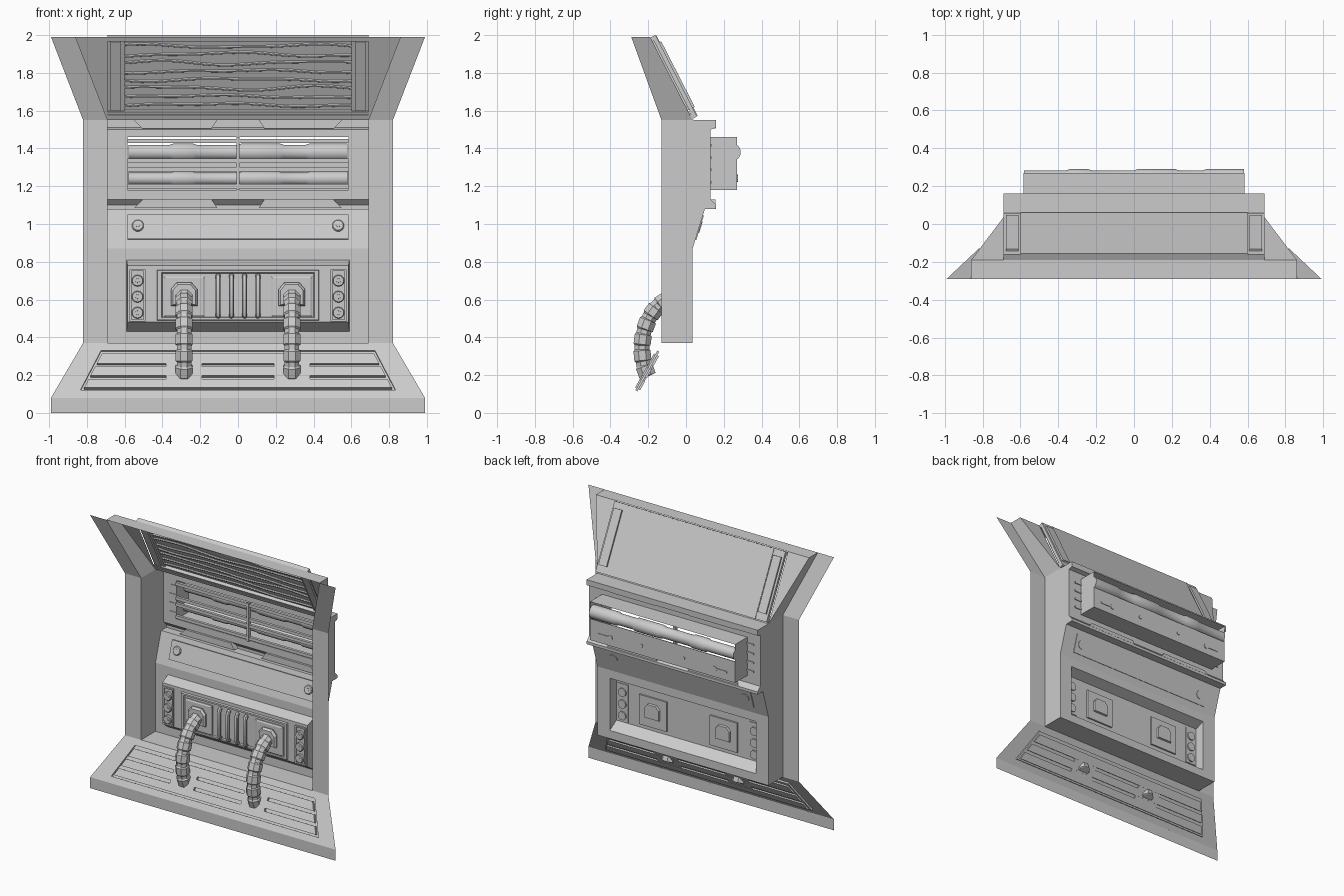
import bpy, math, random
from mathutils import Vector, Matrix

if "Cube" in bpy.data.objects:
    bpy.data.objects.remove(bpy.data.objects["Cube"])

random.seed(4)
I = Matrix.Identity(4)

def frame(y, z, a):
    return Matrix.Translation((0, y, z)) @ Matrix.Rotation(a, 4, 'X')

def mesh(name, verts, faces, M=I, smooth=False):
    me = bpy.data.meshes.new(name)
    me.from_pydata([M @ Vector(v) for v in verts], [], faces)
    me.validate()
    ob = bpy.data.objects.new(name, me)
    bpy.context.collection.objects.link(ob)
    if smooth:
        bpy.context.view_layer.objects.active = ob
        ob.select_set(True)
        bpy.ops.object.shade_smooth_by_angle(angle=math.radians(35))
        ob.select_set(False)
    return ob

def loft(name, loops, cap0=False, cap1=False, M=I, smooth=False, closed=True, flip=False):
    n = len(loops[0])
    verts = [p for l in loops for p in l]
    faces = []
    for k in range(len(loops) - 1):
        for i in range(n if closed else n - 1):
            j = (i + 1) % n
            f = (k*n+i, k*n+j, (k+1)*n+j, (k+1)*n+i)
            faces.append(f[::-1] if flip else f)
    if cap0:
        faces.append(tuple(reversed(range(n))))
    if cap1:
        faces.append(tuple(range((len(loops)-1)*n, len(loops)*n)))
    return mesh(name, verts, faces, M, smooth)

def rect(x0, x1, z0, z1, y0, y1=None):
    y1 = y0 if y1 is None else y1
    return [(x0, y0, z0), (x1, y0, z0), (x1, y1, z1), (x0, y1, z1)]

def trap(b, t, z0, z1, y):
    return [(-b, y, z0), (b, y, z0), (t, y, z1), (-t, y, z1)]

def box(name, x0, x1, y0, y1, z0, z1, M=I):
    x0, x1 = min(x0, x1), max(x0, x1)
    return loft(name, [rect(x0, x1, z0, z1, y1), rect(x0, x1, z0, z1, y0)], True, True, M)

def tube(name, pts, radii, n=8, M=I, smooth=False, ref=(1, 0, 0)):
    pts = [Vector(p) for p in pts]
    loops = []
    for i, p in enumerate(pts):
        t = (pts[min(i+1, len(pts)-1)] - pts[max(i-1, 0)]).normalized()
        u = (Vector(ref) - t * t.dot(Vector(ref))).normalized()
        v = t.cross(u)
        r = radii[i] if isinstance(radii, list) else radii
        loops.append([p + r * (math.cos(w)*u + math.sin(w)*v)
                      for w in [(k+.5)*2*math.pi/n for k in range(n)]])
    return loft(name, loops, True, True, M, smooth)

W, YB = 0.69, 0.035

# Side columns with flared wings, and the inner cheeks behind them
cheek = [(YB, .87), (.10, 1.08), (.16, 1.08), (.16, 1.10), (.13, 1.13),
         (.13, 1.50), (.16, 1.51), (.16, 1.55), (YB, 1.55)]
wall = [(-.13, .37), (YB, .37)] + cheek + [(-.13, 1.55)]
for s in (-1, 1):
    loft("side_column", [[(s*W, -.13, .37), (s*.82, -.13, .37)],
                         [(s*W, -.13, 1.55), (s*.82, -.13, 1.55)],
                         [(s*.86, -.29, 1.99), (s*.99, -.29, 1.99)]], closed=False, flip=s < 0)
    idx = tuple(range(len(wall)))
    mesh("inner_cheek", [(s*W, y, z) for y, z in wall], [idx if s < 0 else idx[::-1]])
    f = (0, 1, 2, 3)
    mesh("canopy_cheek", [(s*W, -.13, 1.55), (s*W, YB, 1.55), (s*.86, -.19, 1.99),
         (s*.86, -.29, 1.99)], [f if s < 0 else f[::-1]])
    mesh("canopy_gusset", [(s*W, YB, 1.55), (s*.86, -.19, 1.99), (s*W, -.19, 1.99)],
         [(0, 1, 2) if s > 0 else (2, 1, 0)])
mesh("canopy_top", [(-.86, -.29, 1.99), (.86, -.29, 1.99), (.86, -.19, 1.99), (-.86, -.19, 1.99)],
     [(3, 2, 1, 0)])

# Lower wall pressed forward into the control panel
loft("lower_wall", [rect(-W, W, .37, .87, YB), rect(-.59, .59, .43, .81, YB),
                    rect(-.585, .585, .48, .78, -.035)], cap1=True)
mesh("base_ledge", [(-W, -.13, .37), (W, -.13, .37), (W, YB, .37), (-W, YB, .37)], [(0, 1, 2, 3)])

# Sloping middle wall with bolted plate
MS = frame((YB+.10)/2, .975, -math.atan2(.10-YB, .21))
loft("middle_wall", [rect(-W, W, .87, 1.08, YB, .10)], cap1=True)
loft("bolted_plate", [rect(-.585, .585, -.06, .075, y) for y in (.005, -.014)], True, True, MS)
for s in (-1, 1):
    tube("plate_bolt", [(s*.53, y, .012) for y in (.009, -.02, -.026, -.026, -.019, -.019, -.028)],
         [.032, .032, .027, .022, .02, .013, .011], 12, MS)

# Upper recess: floor, back wall with window, ceiling
loft("recess_floor", [[(-W, y, z), (W, y, z)] for y, z in cheek[1:5]], closed=False)
loft("recess_ceiling", [[(-W, y, z), (W, y, z)] for y, z in cheek[5:]], closed=False)
loft("recess_wall", [rect(-W, W, 1.13, 1.50, .13), rect(-.585, .585, 1.18, 1.46, .13),
                     rect(-.585, .585, 1.18, 1.46, .27)])
for s in (-1, 1):
    for z, d in ((1.085, 1), (1.55, -1)):
        a, b = .11, .55
        loop = [(s*a, z), (s*b, z), (s*(b-.045), z+d*.045), (s*(a+.03), z+d*.045)]
        loft("recess_pad", [[(x, y, q) for x, q in loop] for y in (.115, .156)], True, True)
    for k in range(4):
        box("housing_tab", s*.585, s*.64, .126, .136, 1.215+k*.065, 1.228+k*.065)

# Lamp housing: rear wall, tubes and front bars
box("housing_back", -.585, .585, .265, .27, 1.18, 1.335)
for s in (-1, 1):
    tube("housing_rivet", [(s*.17, y, 1.25) for y in (.268, .274)], .012, 10)
    tube("housing_keyhole", [(s*.42, y, 1.24) for y in (.268, .275)], .018, 12)
    box("housing_key_slot", s*.43, s*.52, .268, .274, 1.233, 1.247)
for z, y, r in ((1.38, .243, .047), (1.24, .225, .038)):
    xs = [-.58, -.36, -.34, -.24, -.22, .0, .02, .22, .24, .36, .38, .58]
    ks = [.85, .85, 1, 1, .85, .85, 1, 1, .85, .85, 1, 1]
    tube("lamp_tube", [(x, y, z) for x in xs], [r*k for k in ks], 20, smooth=True, ref=(0, 0, 1))
for z in (1.44, 1.335, 1.29, 1.20):
    box("lamp_bar", -.585, .585, .118, .138, z-.011, z+.011)
box("lamp_bar_post", -.008, .008, .112, .138, 1.18, 1.46)

# Canopy screen, in the slope's own frame (local y points backward)
MC = frame(-.0775, 1.77, math.atan2(.225, .44))
box("screen_panel", -.6, .6, .022, .034, -.24, .24, MC)
box("screen_sill", -W, W, 0, .004, -.2475, -.235, MC)
for s in (-1, 1):
    box("screen_side_rail", s*.6, s*W, .008, .03, -.24, .24, MC)
    box("screen_side_pad", s*.622, s*.675, -.004, .01, -.19, .22, MC)
    box("screen_rear_pad", s*.61, s*.675, .028, .042, -.19, .20, MC)
for z, h in ((-.205, .008), (-.228, .012), (.232, .012)):
    box("screen_rail", -W, W, -.002, .03, z-h, z+h, MC)
for k in range(8):
    z0, a = -.165 + k*.05, random.uniform(.006, .011)
    f, p = random.uniform(5, 8), random.uniform(0, 6)
    pts = [(-.6+i*.04, .016, z0 + a*math.sin(f*(-.6+i*.04)+p) + .004*math.sin(i*.5+k))
           for i in range(31)]
    tube("wavy_ridge", pts, .008, 6, MC, ref=(0, 1, 0))

# Control panel: knob strips, raised frame, handles
F = -.035
for s in (-1, 1):
    x0, x1 = sorted((s*.49, s*.575))
    loft("knob_strip", [rect(x0+d, x1-d, .485+d, .76-d, F+y) for d, y in
         ((0, .006), (0, -.012), (.01, -.012), (.01, -.004))], True, True)
    for z in (.53, .615, .70):
        tube("knob", [(s*.532, y, z) for y in (F+.016, F-.02, F-.024, F-.024, F-.015, F-.015, F-.026)],
             [.031, .031, .027, .021, .019, .013, .011], 14)
loft("centre_frame", [rect(-a, a, .49+d, .757-d, F+y) for a, d, y in
     ((.43, 0, -.001), (.425, .003, -.016), (.405, .015, -.016), (.40, .018, -.004))], cap1=True)
for x in (-.105, -.035, .035, .105):
    tube("vent_handle", [(x, F-.016, .513), (x, F-.026, .517), (x, F-.034, .535), (x, F-.034, .70),
         (x, F-.026, .722), (x, F-.016, .726)], .014, 10, smooth=True)

# Hose sockets and segmented hoses
path = [Vector(p) for p in ((0, -.03, .61), (0, -.20, .62), (0, -.285, .36), (0, -.20, .19))]
def bez(t):
    u = 1-t
    return u**3*path[0] + 3*u*u*t*path[1] + 3*u*t*t*path[2] + t**3*path[3]
for s in (-1, 1):
    c = s*.285
    loft("socket_plate", [rect(c-a, c+a, .615-b, .615+b, F+y) for a, b, y in
         ((.11, .108, .012), (.11, .108, -.012), (.10, .098, -.018))], True, True)
    hood = [(-.07, -.05), (.07, -.05), (.07, .04), (.04, .075), (-.04, .075), (-.07, .04)]
    loft("socket_hood", [[(c+x*k, F+y, .615+z*k) for x, z in hood] for k, y in
         ((.8, .026), (1, -.03), (.85, -.045), (.7, -.045))], True, True)
    pts, rad = [], []
    for k in range(7):
        for t, r in ((.03, .042), (.09, .049), (.70, .049), (.76, .042)):
            pts.append(bez((k+t)/6.8) + Vector((c, 0, 0)))
            rad.append(r)
    tube("segmented_hose", pts, rad, 8)

# Drip tray: sloped sheet with recessed slotted grille
MT = frame(-.21, .225, -math.atan2(.16, .29))
loft("tray", [trap(.99, .82, -.1656, .1656, 0), trap(.835, .725, -.12, .12, 0),
              trap(.835, .725, -.12, .12, .012)], cap1=True, M=MT)
mesh("tray_lip", [(-.99, -.29, 0), (.99, -.29, 0), (.99, -.29, .08), (-.99, -.29, .08)], [(0, 1, 2, 3)])
for z0, z1 in ((.038, .098), (-.035, .018), (-.108, -.055)):
    b, t = (.765 - z*.458 for z in (z0, z1))
    loft("grille_slat", [trap(b, t, z0, z1, y) for y in (.022, -.008)], True, True, MT)
for s in (-1, 1):
    box("grille_bridge", s*.19, s*.38, -.007, .02, -.108, .098, MT)
